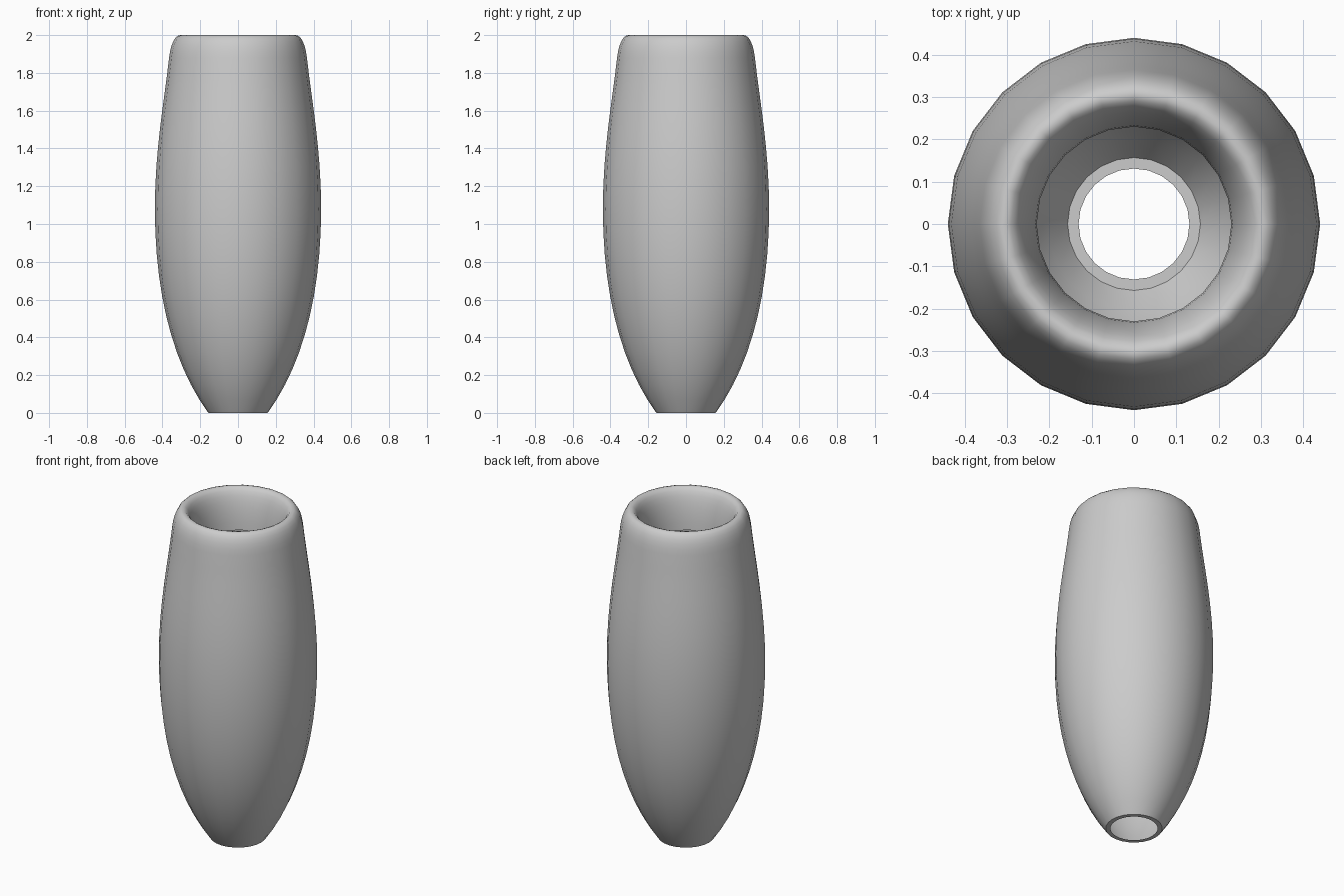
import bpy, bmesh, math
from mathutils import Vector
from mathutils.geometry import interpolate_bezier

if "Cube" in bpy.data.objects:
    bpy.data.objects.remove(bpy.data.objects["Cube"])

SIDES = 24

# Profile as (radius, height) bezier spans: body, shoulder, rounded rim, inner lip
spans = [
    ((.157, 0), (.34, .25), (.44, .62), (.44, 1.08), 12),
    ((.44, 1.08), (.44, 1.4), (.39, 1.65), (.365, 1.88), 9),
    ((.365, 1.88), (.357, 1.95), (.335, 2), (.305, 2), 7),
    ((.305, 2), (.265, 2), (.235, 1.88), (.23, 1.76), 9),
]
profile = [Vector((.131, 0))]  # inner edge of the flat foot ring
for i, (a, b, c, d, n) in enumerate(spans):
    pts = interpolate_bezier(*[Vector(p) for p in (a, b, c, d)], n)
    profile += pts[1:] if i else pts

# Revolve the profile into an open shell
bm = bmesh.new()
rings = []
for p in profile:
    rings.append([bm.verts.new((p[0] * math.cos(k * math.tau / SIDES),
                                p[0] * math.sin(k * math.tau / SIDES), p[1]))
                  for k in range(SIDES)])
for lo, hi in zip(rings, rings[1:]):
    for k in range(SIDES):
        j = (k + 1) % SIDES
        bm.faces.new((lo[k], lo[j], hi[j], hi[k]))

mesh = bpy.data.meshes.new("vase")
bm.to_mesh(mesh)
bm.free()
vase = bpy.data.objects.new("vase", mesh)
bpy.context.collection.objects.link(vase)

# Smooth body with a sharp foot edge
bpy.context.view_layer.objects.active = vase
vase.select_set(True)
bpy.ops.object.shade_smooth_by_angle(angle=math.radians(40))
